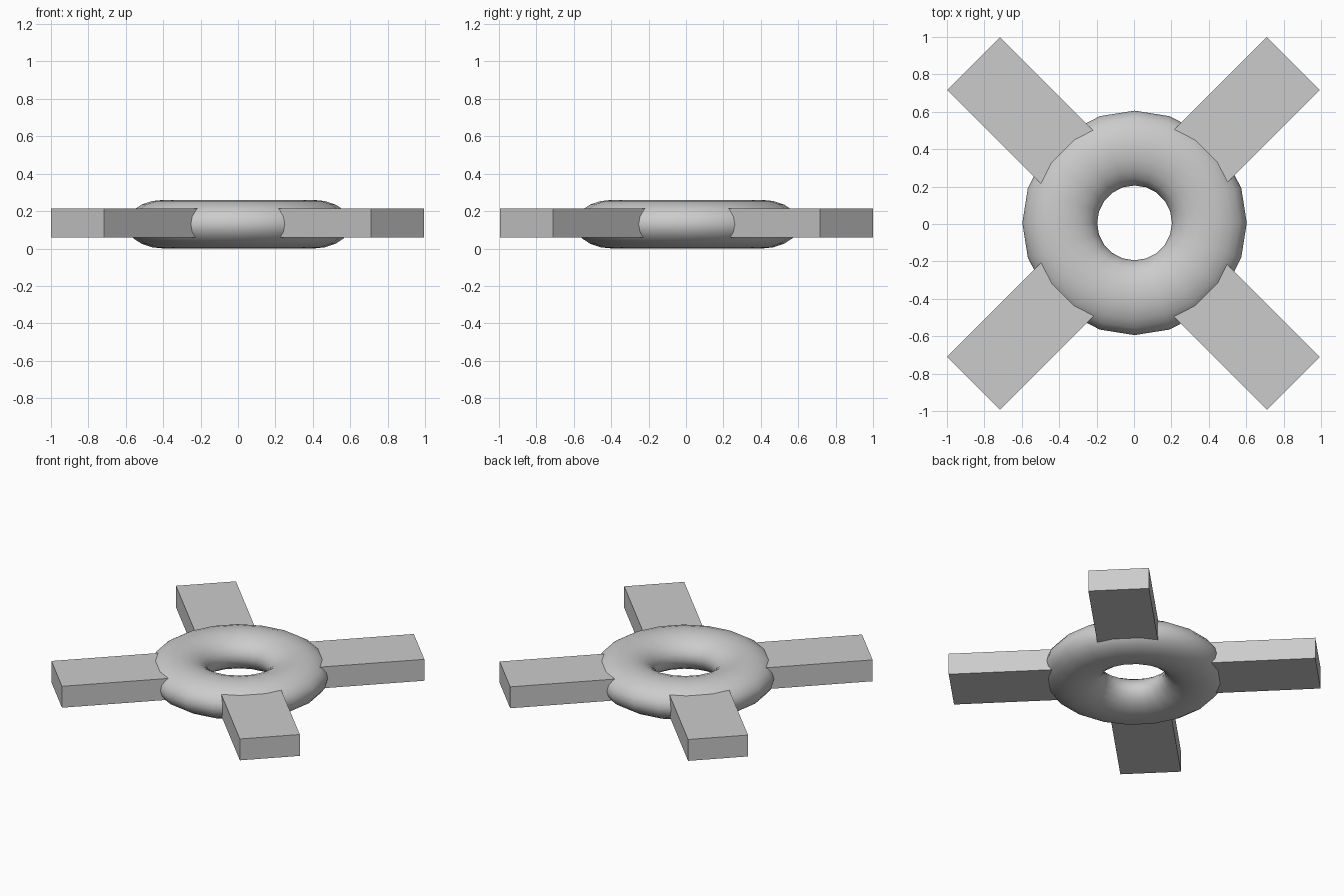
import bpy, bmesh, math

if "Cube" in bpy.data.objects:
    bpy.data.objects.remove(bpy.data.objects["Cube"])

# Ring: 20-sided flattened torus, smooth shaded
SEG, SIDES = 20, 20
R, RW, RH = 0.40, 0.20, 0.13
CENTRE = (0.003, 0.006, RH)

bm = bmesh.new()
rings = []
for i in range(SEG):
    a = 2 * math.pi * i / SEG
    ring = []
    for j in range(SIDES):
        b = 2 * math.pi * j / SIDES
        r = R + RW * math.cos(b)
        ring.append(bm.verts.new((r * math.cos(a), r * math.sin(a), RH * math.sin(b))))
    rings.append(ring)
for i in range(SEG):
    p, q = rings[i], rings[(i + 1) % SEG]
    for j in range(SIDES):
        k = (j + 1) % SIDES
        face = bm.faces.new((p[j], q[j], q[k], p[k]))
        face.smooth = True
mesh = bpy.data.meshes.new("ring")
bm.to_mesh(mesh)
bm.free()
ring_obj = bpy.data.objects.new("ring", mesh)
ring_obj.location = CENTRE
bpy.context.collection.objects.link(ring_obj)

# Four diagonal arms, each starting inside the ring
INNER, OUTER, WIDTH, Z0, Z1 = 0.41, 1.209, 0.40, 0.06, 0.215
for i, name in enumerate(("back_right", "back_left", "front_left", "front_right")):
    a = math.radians(45 + 90 * i)
    mid = (INNER + OUTER) / 2
    bpy.ops.mesh.primitive_cube_add(
        size=1,
        location=(mid * math.cos(a) - 0.003, mid * math.sin(a) + 0.003, (Z0 + Z1) / 2),
        rotation=(0, 0, a))
    arm = bpy.context.object
    arm.name = name + "_arm"
    arm.scale = (OUTER - INNER, WIDTH, Z1 - Z0)
